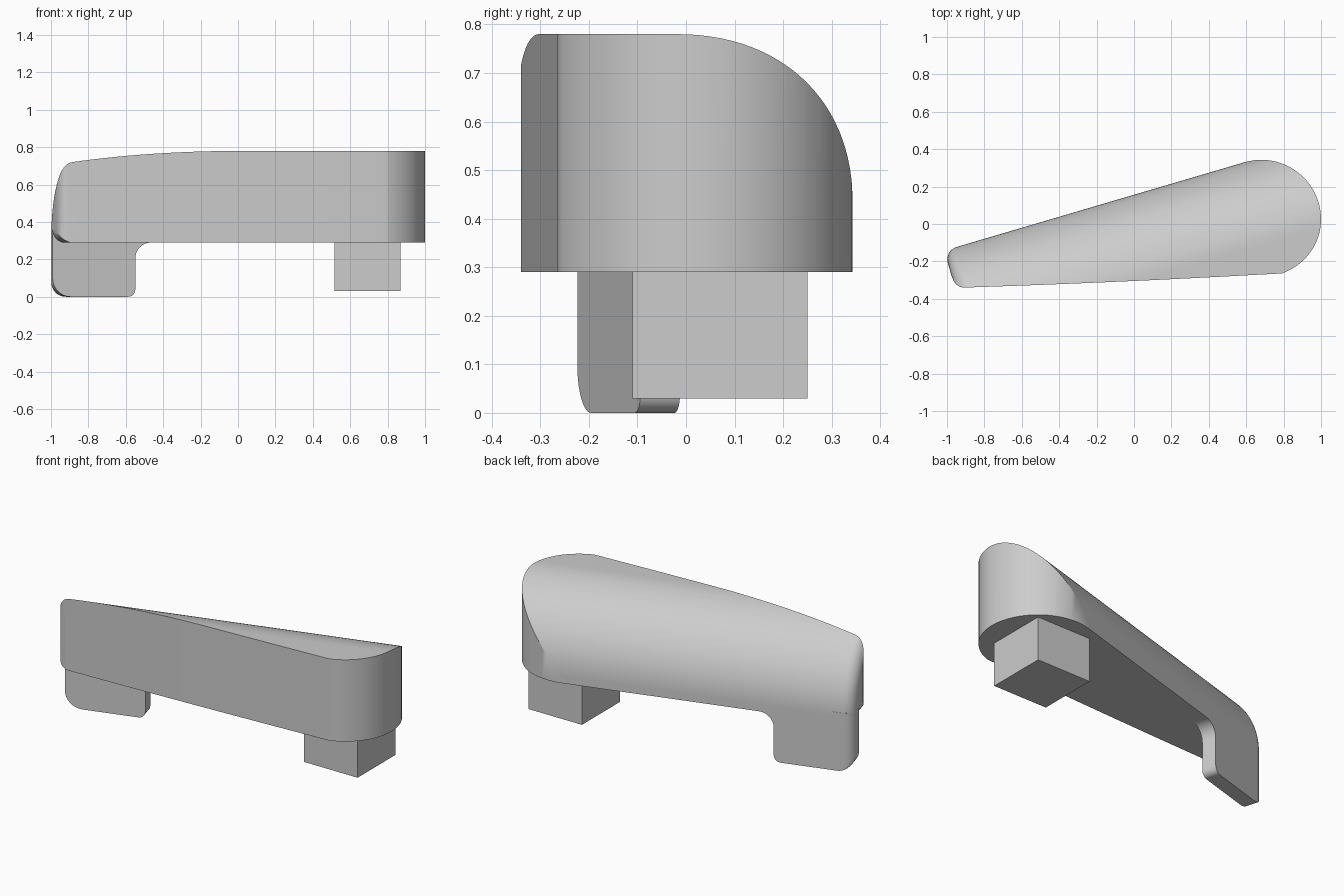
import bpy, bmesh, math
from mathutils import Matrix, Vector

if "Cube" in bpy.data.objects:
    bpy.data.objects.remove(bpy.data.objects["Cube"])

ANGLE = math.radians(16.4)           # direction of the straight back wall
ROT = Matrix.Rotation(ANGLE, 4, 'Z')
U0, VB, R = -1.014, 0.15, 0.45       # free end, back wall, top curve radius
FIL = 0.07                           # fillet at the free end
ZB, ZT = 0.29, 0.78                  # handle underside and top

grey = bpy.data.materials.new("light_grey")
grey.diffuse_color = (0.604, 0.604, 0.604, 1)
grey.use_nodes = True
grey.node_tree.nodes["Principled BSDF"].inputs["Base Color"].default_value = grey.diffuse_color


def loft(name, rings, matrix=None):
    """Closed solid through rings of equal point count, with flat caps."""
    bm = bmesh.new()
    loops = [[bm.verts.new(p) for p in ring] for ring in rings]
    for a, b in zip(loops, loops[1:]):
        for i in range(len(a)):
            j = (i + 1) % len(a)
            bm.faces.new((a[i], a[j], b[j], b[i]))
    bm.faces.new(loops[0])
    bm.faces.new(loops[-1])
    if matrix:
        bm.transform(matrix)
    bmesh.ops.recalc_face_normals(bm, faces=bm.faces[:])
    if bm.calc_volume(signed=True) < 0:
        bmesh.ops.reverse_faces(bm, faces=bm.faces[:])
    me = bpy.data.meshes.new(name)
    bm.to_mesh(me)
    bm.free()
    me.materials.append(grey)
    ob = bpy.data.objects.new(name, me)
    bpy.context.collection.objects.link(ob)
    return ob


def arc(cx, cy, rx, ry, a0, a1, n):
    return [(cx + rx * math.cos(math.radians(a0 + (a1 - a0) * i / n)),
             cy + ry * math.sin(math.radians(a0 + (a1 - a0) * i / n)))
            for i in range(n + 1)]


def smooth(ob):
    bpy.ops.object.select_all(action='DESELECT')
    ob.select_set(True)
    bpy.context.view_layer.objects.active = ob
    bpy.ops.object.shade_smooth_by_angle(angle=math.radians(25))
    ob.modifiers.new("flat_shading", 'WEIGHTED_NORMAL').keep_sharp = True


def intersect(ob, cutter):
    """Keep the shared volume, trying solvers until one gives a full solid."""
    mod = ob.modifiers.new("top_curve", 'BOOLEAN')
    mod.operation = 'INTERSECT'
    mod.object = cutter
    for solver in ('EXACT', 'MANIFOLD', 'FLOAT'):
        mod.solver = solver
        bpy.context.view_layer.update()
        deps = bpy.context.evaluated_depsgraph_get()
        me = bpy.data.meshes.new_from_object(ob.evaluated_get(deps))
        zs = [v.co.z for v in me.vertices]
        if zs and abs(min(zs) - ZB) < 0.02 and abs(max(zs) - ZT) < 0.02:
            break
    ob.modifiers.remove(mod)
    ob.data = me
    bpy.data.objects.remove(cutter)


# Handle plan: gently bowed front, round right end, open on the back and left
outline = [(-0.97, -0.29), (-0.962, -0.308), (-0.95, -0.324),
           (-0.933, -0.335), (-0.91, -0.34)]
for i in range(1, 12):
    t = i / 12
    outline.append((-0.91 + 1.699 * t, -0.34 + 0.055 * t + 0.021 * t * t))
outline += arc(0.681, 0.024, 0.319, 0.307, -70, 0, 16)
outline += arc(0.681, 0.024, 0.319, 0.319, 0, 106.4, 24)[1:]
for u, v in ((-1.1, 0.22), (-1.1, -0.02)):
    p = ROT @ Vector((u, v, 0))
    outline.append((p.x, p.y))
handle = loft("handle", [[(x, y, z) for x, y in outline] for z in (0.2, 0.9)])

# Sweep of the curved top along the back wall, rounded at the free end;
# the underside fillet stops inside the hook plate
sections = []
for k in range(9):
    a = math.pi / 2 * (1 - k / 8)
    sections.append((U0 + FIL * (1 - math.sin(a)), FIL * (1 - math.cos(a))))
sections.append((1.3, 0))
rings = []
for u, d in sections:
    prof = [(-0.6, ZB + d), (-0.6, ZT - d)]
    prof += arc(VB - R, ZT - R, R - d, R - d, 90, 0, 32)
    prof += [(VB - d, ZB), (0.076, ZB), (0.072, ZB + d)]
    rings.append([(u, v, z) for v, z in prof])
intersect(handle, loft("top_curve_cutter", rings, ROT))
smooth(handle)

# Hook plate under the free end, flush with the back wall
UI = -0.553
profile = [(U0, 0.35)]
profile += arc(U0 + 0.1, 0.1, 0.1, 0.1, 180, 270, 10)
profile += arc(UI - 0.04, 0.04, 0.04, 0.04, 270, 360, 6)
profile += arc(UI + 0.085, ZB - 0.085, 0.085, 0.085, 180, 90, 8)
profile += [(UI + 0.085, 0.30), (U0 + 0.12, 0.30), (U0 + 0.12, 0.35)]
layers = [(0.065, 0)]
for k in range(9):
    a = math.pi / 2 * k / 8
    layers.append((VB - FIL * (1 - math.sin(a)), FIL * (1 - math.cos(a))))
hook = loft("hook", [[(max(u, U0 + d), v, z) for u, z in profile]
                     for v, d in layers], ROT)
smooth(hook)

# Square spindle block under the round end
square = [(0.515, -0.11), (0.87, -0.11), (0.87, 0.25), (0.515, 0.25)]
loft("spindle_block", [[(x, y, z) for x, y in square] for z in (0.03, 0.30)])
